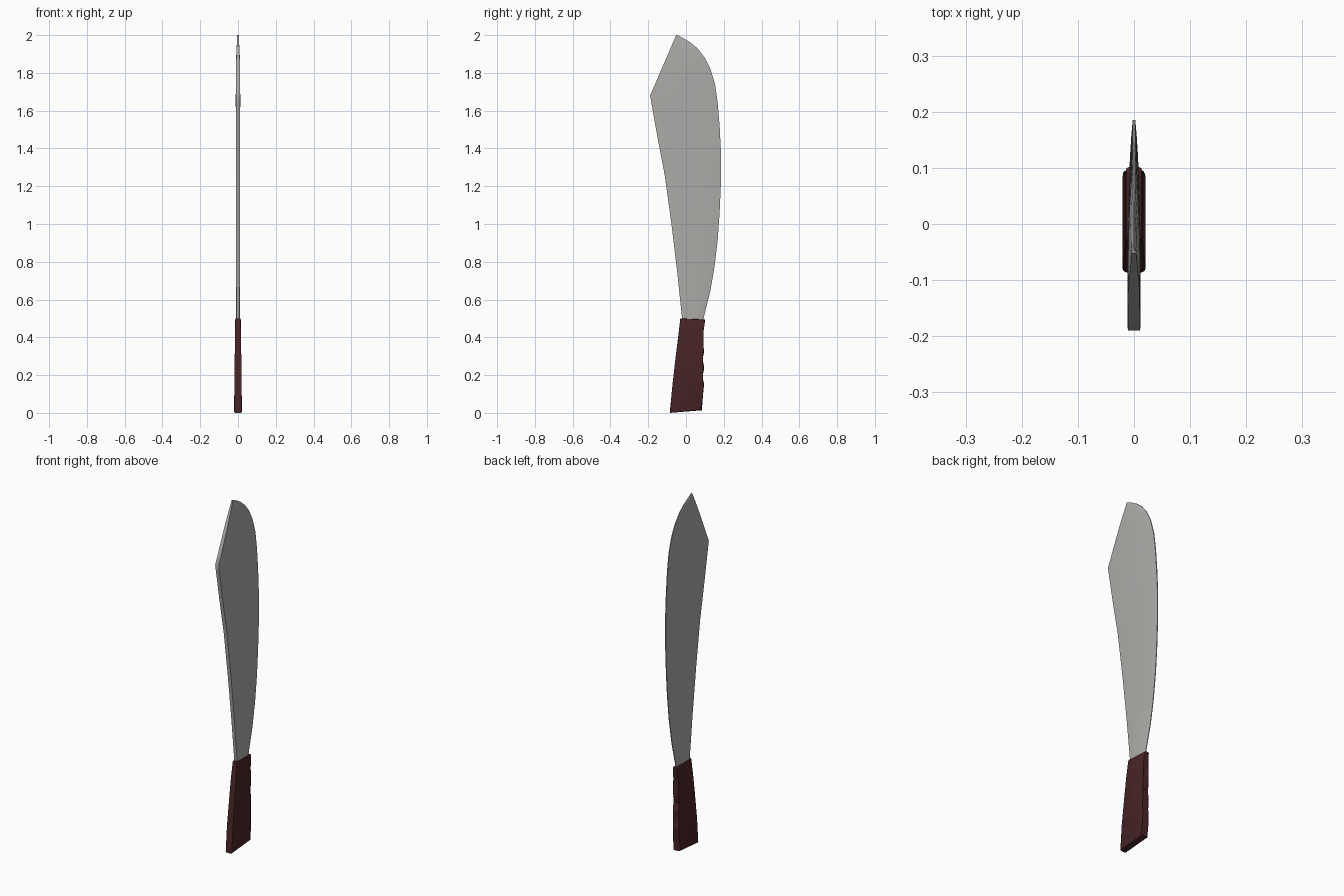
import bpy, bmesh

if "Cube" in bpy.data.objects:
    bpy.data.objects.remove(bpy.data.objects["Cube"])


def material(name, rgb):
    m = bpy.data.materials.new(name)
    m.diffuse_color = (*rgb, 1)
    m.use_nodes = True
    m.node_tree.nodes["Principled BSDF"].inputs["Base Color"].default_value = m.diffuse_color
    return m


def interp(table, z):
    for (a, va), (b, vb) in zip(table, table[1:]):
        if z <= b:
            return va + (vb - va) * (z - a) / (b - a)
    return table[-1][1]


def finish(bm, name, mat, angle):
    bmesh.ops.recalc_face_normals(bm, faces=bm.faces)
    me = bpy.data.meshes.new(name)
    bm.to_mesh(me)
    bm.free()
    me.materials.append(mat)
    ob = bpy.data.objects.new(name, me)
    bpy.context.collection.objects.link(ob)
    bpy.ops.object.select_all(action='DESELECT')
    ob.select_set(True)
    bpy.context.view_layer.objects.active = ob
    bpy.ops.object.shade_smooth_by_angle(angle=angle)
    return ob


steel = material("steel grey", (0.42, 0.41, 0.395))
wood = material("dark red wood", (0.065, 0.018, 0.019))

# blade: rows of lens-wedge sections lofted between the spine and cutting edge
spine = [(0.46, -0.017), (0.52, -0.023), (0.75, -0.047), (1.0, -0.077),
         (1.26, -0.113), (1.47, -0.153), (1.68, -0.19), (2.0, -0.052)]
edge = [(0.46, 0.085), (0.5, 0.093), (0.64, 0.128), (0.78, 0.152), (0.92, 0.168),
        (1.06, 0.178), (1.22, 0.185), (1.38, 0.185), (1.52, 0.178), (1.64, 0.168),
        (1.74, 0.154), (1.82, 0.13), (1.88, 0.1), (1.93, 0.061), (1.965, 0.018),
        (1.985, -0.016), (2.0, -0.047)]
thick = [(0.46, 0.0095), (1.0, 0.011), (1.68, 0.012), (1.88, 0.010), (2.0, 0.004)]
section = [(0, 0.92), (0.1, 1.0), (0.35, 1.0), (0.6, 0.85), (0.8, 0.6), (0.92, 0.4), (1, 0.2)]

bm = bmesh.new()
rings = []
for z in sorted({p[0] for p in spine + edge}):
    s, e, t = interp(spine, z), interp(edge, z), interp(thick, z)
    half = [(w * t, s + (e - s) * u) for u, w in section]
    loop = half + [(-x, y) for x, y in reversed(half)]
    rings.append([bm.verts.new((x, y, z)) for x, y in loop])
for a, b in zip(rings, rings[1:]):
    for i in range(len(a)):
        j = (i + 1) % len(a)
        bm.faces.new((a[i], a[j], b[j], b[i]))
bm.faces.new(rings[0])
bm.faces.new(rings[-1])
finish(bm, "blade", steel, 0.7)

# handle: outline with finger grooves, thicker at the butt, bevelled rims
outline = [(-0.03, 0.505), (-0.041, 0.41), (-0.056, 0.29), (-0.072, 0.15), (-0.086, 0.004),
           (0.086, 0.018), (0.084, 0.11), (0.096, 0.145), (0.094, 0.165), (0.082, 0.2),
           (0.096, 0.235), (0.095, 0.255), (0.082, 0.29), (0.096, 0.325), (0.094, 0.345),
           (0.085, 0.385), (0.092, 0.43), (0.102, 0.498)]
bm = bmesh.new()
sides = []
for sx in (1, -1):
    sides.append([bm.verts.new((sx * (0.021 - 0.012 * z), y, z - 0.004)) for y, z in outline])
rims = [bm.faces.new(s) for s in sides]
for i in range(len(outline)):
    j = (i + 1) % len(outline)
    bm.faces.new((sides[0][i], sides[0][j], sides[1][j], sides[1][i]))
rim_edges = list({e for f in rims for e in f.edges})
bmesh.ops.bevel(bm, geom=rim_edges, offset=0.007, segments=2, profile=0.5, affect='EDGES')
finish(bm, "handle", wood, 0.6)
